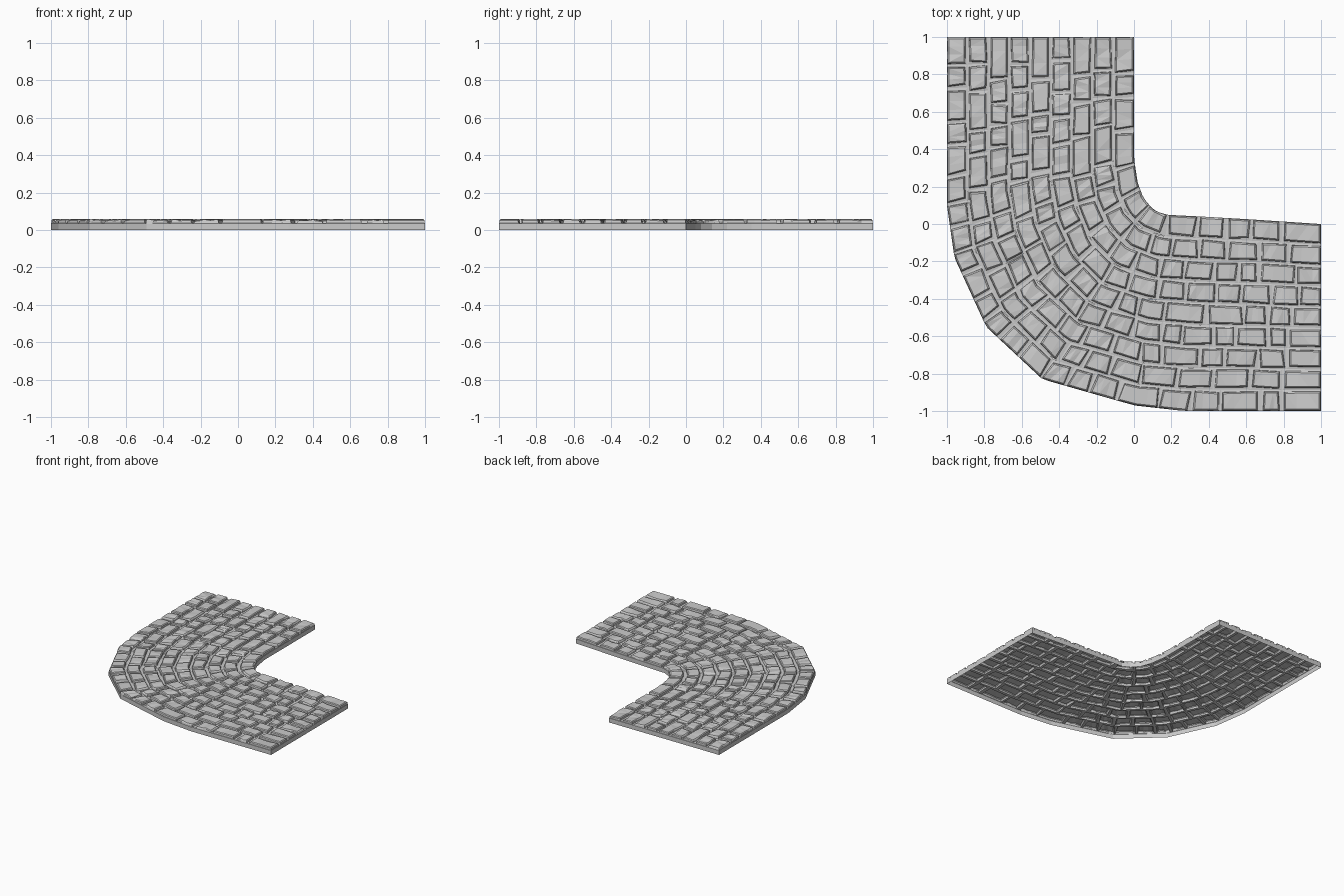
import bpy, random
from mathutils import Vector

if "Cube" in bpy.data.objects:
    bpy.data.objects.remove(bpy.data.objects["Cube"])

random.seed(7)
LANES, SEG = 9, 3
MORTAR_Z, TOP_Z = 0.036, 0.06

# Matching stations along the outer and inner kerb of the bend
OUTER = [(-1, 1), (-1, .5), (-1, .1), (-.96, -.18), (-.79, -.55),
         (-.49, -.83), (0, -.97), (.27, -1), (.6, -1), (1, -1)]
INNER = [(0, 1), (0, .6), (0, .35), (.02, .22), (.05, .14),
         (.10, .08), (.16, .05), (.36, .04), (.62, .025), (1, 0)]
LAST = len(OUTER) - 1


def road(t, v):
    """Point on the road: t runs along the bend, v from outer to inner kerb."""
    i = min(int(t), LAST - 1)
    a = Vector(OUTER[i]).lerp(Vector(OUTER[i + 1]), t - i)
    b = Vector(INNER[i]).lerp(Vector(INNER[i + 1]), t - i)
    return a.lerp(b, v)


def lane_joints(lane):
    """Random stone joints along one lane as (t, length) steps."""
    v = (lane + .5) / LANES
    ts = [LAST * k / 360 for k in range(361)]
    pts = [road(t, v) for t in ts]
    dist = [0]
    for p, q in zip(pts, pts[1:]):
        dist.append(dist[-1] + (q - p).length)
    sizes = []
    while sum(sizes) < dist[-1]:
        d = sum(sizes)
        bend = .3 < d / dist[-1] < .68
        sizes.append(random.uniform(.12, .17) if bend else random.uniform(.11, .23))
    scale = dist[-1] / sum(sizes)
    joints, d = [0], 0
    for s in sizes[:-1]:
        d += s * scale
        joints.append(ts[min(range(361), key=lambda k: abs(dist[k] - d))])
    joints.append(LAST)
    return joints


def make_object(name, verts, faces):
    mesh = bpy.data.meshes.new(name)
    mesh.from_pydata(verts, [], faces)
    mesh.update()
    obj = bpy.data.objects.new(name, mesh)
    bpy.context.collection.objects.link(obj)
    return obj


def ring(corners):
    """Perimeter of a (u, w) quad, with long sides cut into SEG pieces."""
    a, b, c, d = [Vector(p) for p in corners]
    return ([a.lerp(b, k / SEG) for k in range(SEG + 1)] +
            [c.lerp(d, k / SEG) for k in range(SEG + 1)])


# Paving: every cell is a mortar rim rising into a chamfered, chipped stone
verts, faces = [], []
for lane in range(LANES):
    joints = lane_joints(lane)
    for t0, t1 in zip(joints, joints[1:]):
        length = (road(t1, (lane + .5) / LANES) - road(t0, (lane + .5) / LANES)).length
        width = 1 / LANES

        def inset(offset):
            g = [offset + j for j in jitter]
            edge_u0 = offset - .008 if t0 == 0 else None
            edge_u1 = offset - .008 if t1 == LAST else None
            u = [g[0] if edge_u0 is None else edge_u0, g[1] if edge_u1 is None else edge_u1,
                 g[2] if edge_u1 is None else edge_u1, g[3] if edge_u0 is None else edge_u0]
            w = [offset + j for j in jitter_w]
            if lane == 0:
                w[0] = w[1] = offset - .008
            if lane == LANES - 1:
                w[2] = w[3] = offset - .008
            return ring([(u[0] / length, w[0] / width), (1 - u[1] / length, w[1] / width),
                         (1 - u[2] / length, 1 - w[2] / width), (u[3] / length, 1 - w[3] / width)])

        jitter = [random.uniform(-.006, .009) for _ in range(4)]
        jitter_w = [random.uniform(-.004, .005) for _ in range(4)]
        height = random.uniform(TOP_Z - .004, TOP_Z)
        chip = [random.choice((0, 0, 0, .003, .006)) for _ in range(2 * SEG + 2)]
        levels = [(ring([(0, 0), (1, 0), (1, 1), (0, 1)]), MORTAR_Z, 0),
                  (inset(.010), MORTAR_Z + .002, 0),
                  (inset(.012), height - .006, 1),
                  (inset(.018), height, 1)]
        base, n = len(verts), 2 * SEG + 2
        for points, z, chipped in levels:
            for k, p in enumerate(points):
                q = road(min(max(t0 + (t1 - t0) * p.x, 0), LAST), (lane + p.y) / LANES)
                verts.append((q.x, q.y, z - chipped * chip[k]))
        for r in range(3):
            for k in range(n):
                a, b = base + r * n + k, base + r * n + (k + 1) % n
                faces.append((a, b, b + n, a + n))
        top = base + 3 * n
        for k in range(SEG):
            a, b, c, d = top + k, top + k + 1, top + n - 2 - k, top + n - 1 - k
            faces += [(a, b, c), (a, c, d)] if random.random() < .5 else [(a, b, d), (b, c, d)]
make_object("paving_stones", verts, faces)

# Side walls: open-bottomed skirt around the whole outline
outline = OUTER + INNER[::-1]
n = len(outline)
verts = [(x, y, z) for z in (0, MORTAR_Z) for x, y in outline]
faces = [(k, (k + 1) % n, n + (k + 1) % n, n + k) for k in range(n)]
make_object("side_walls", verts, faces)
